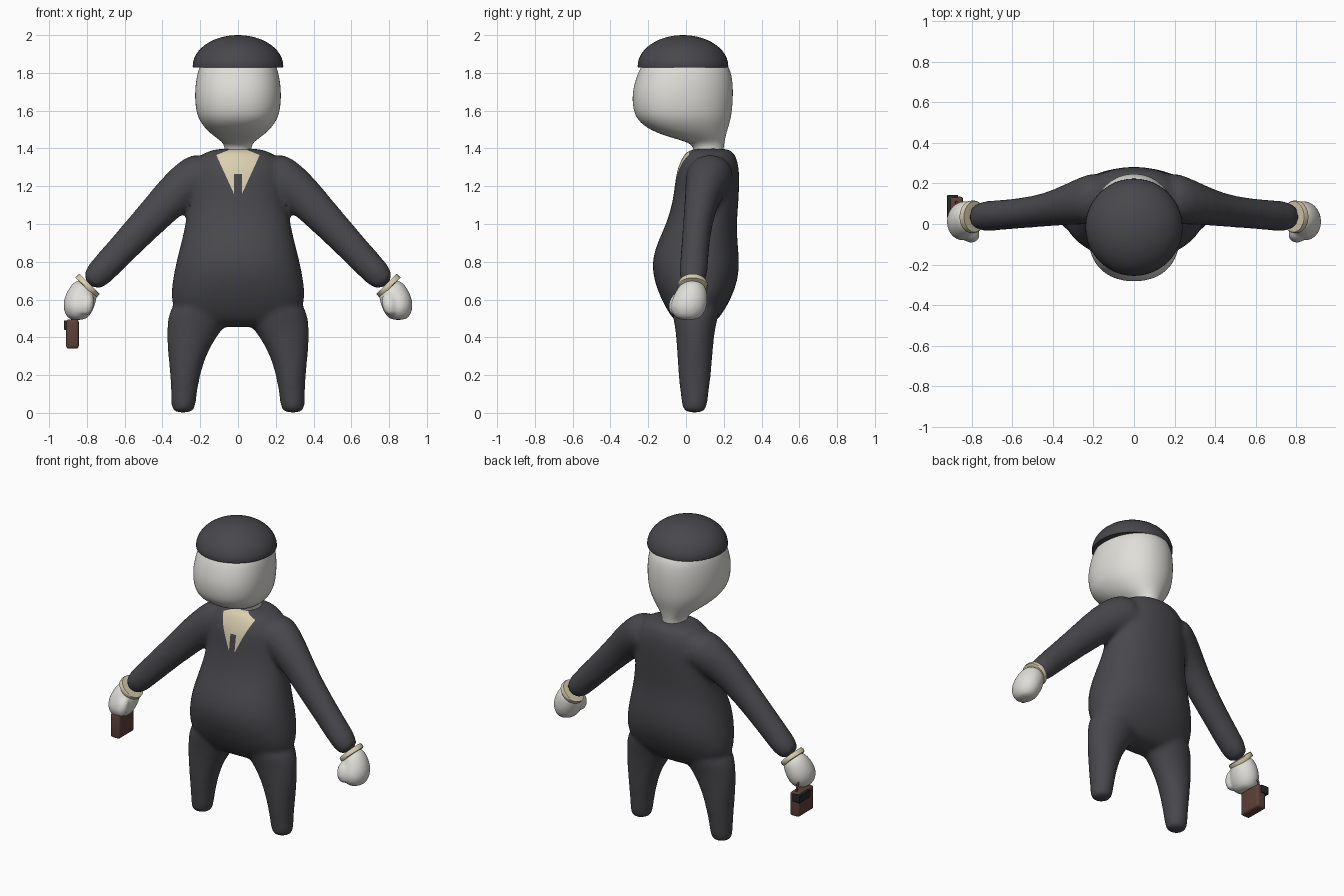
import bpy, bmesh, math
from mathutils import Vector

if "Cube" in bpy.data.objects:
    bpy.data.objects.remove(bpy.data.objects["Cube"], do_unlink=True)


def material(name, rgb):
    m = bpy.data.materials.new(name)
    m.use_nodes = True
    m.diffuse_color = (*rgb, 1)
    bsdf = m.node_tree.nodes["Principled BSDF"]
    bsdf.inputs["Base Color"].default_value = (*rgb, 1)
    bsdf.inputs["Roughness"].default_value = 0.8
    return m


SUIT = material("charcoal cloth", (0.065, 0.063, 0.072))
SKIN = material("pale skin", (0.74, 0.73, 0.69))
SHIRT = material("cream shirt", (0.70, 0.62, 0.43))
LEATHER = material("brown leather", (0.11, 0.052, 0.04))
BLACK = material("black trim", (0.02, 0.02, 0.022))


def loft(bm, sections, side=1, tilt=False, power=2.0, taper=0.0, n=24):
    """Closed tube through sections (x, y, z, rx, ry)."""
    rings = []
    for i, (x, y, z, rx, ry) in enumerate(sections):
        ux, uz = 1, 0
        if tilt:
            a, b = sections[max(i - 1, 0)], sections[min(i + 1, len(sections) - 1)]
            d = Vector((b[0] - a[0], b[2] - a[2])).normalized()
            ux, uz = d.y, -d.x
        ring = []
        for k in range(n):
            c, s = math.cos(math.tau * k / n), math.sin(math.tau * k / n)
            w = math.copysign(abs(c) ** (2 / power), c) * rx * (1 - taper * s)
            v = math.copysign(abs(s) ** (2 / power), s) * ry
            ring.append(bm.verts.new((side * (x + ux * w), y + v, z + uz * w)))
        rings.append(ring)
    for r, q in zip(rings, rings[1:]):
        for k in range(n):
            j = (k + 1) % n
            bm.faces.new((r[k], r[j], q[j], q[k]))
    bm.faces.new(rings[0])
    bm.faces.new(rings[-1])


def finish(bm, name, *mats):
    bmesh.ops.recalc_face_normals(bm, faces=bm.faces)
    mesh = bpy.data.meshes.new(name)
    bm.to_mesh(mesh)
    bm.free()
    ob = bpy.data.objects.new(name, mesh)
    bpy.context.collection.objects.link(ob)
    for m in mats:
        mesh.materials.append(m)
    smooth(ob)
    return ob


def smooth(ob):
    bpy.ops.object.select_all(action='DESELECT')
    ob.select_set(True)
    bpy.context.view_layer.objects.active = ob
    bpy.ops.object.shade_smooth_by_angle(angle=math.radians(40))


def subdivide(ob, levels=2):
    s = ob.modifiers.new("Subdivision", 'SUBSURF')
    s.levels = s.render_levels = levels


def fuse(ob, voxel, rounds):
    """Melt overlapping lofts into one soft skin."""
    subdivide(ob, 1)
    r = ob.modifiers.new("Remesh", 'REMESH')
    r.mode, r.voxel_size = 'VOXEL', voxel
    s = ob.modifiers.new("Smooth", 'SMOOTH')
    s.factor, s.iterations = 0.5, rounds
    deps = bpy.context.evaluated_depsgraph_get()
    mesh = bpy.data.meshes.new_from_object(ob.evaluated_get(deps))
    ob.modifiers.clear()
    ob.data = mesh
    smooth(ob)


def box(name, lo, hi, mat, bevel):
    bm = bmesh.new()
    bmesh.ops.create_cube(bm, size=1)
    for v in bm.verts:
        v.co = [(a + b) / 2 + c * (b - a) for a, b, c in zip(lo, hi, v.co)]
    bmesh.ops.bevel(bm, geom=bm.edges[:], offset=bevel, segments=3, profile=0.5, affect='EDGES')
    return finish(bm, name, mat)


# Suit: torso, legs and sleeves fused together
TORSO = [(0, .05, .45, .20, .08), (0, .052, .52, .33, .14), (0, .053, .6, .362, .185),
         (0, .053, .7, .35, .225), (0, .05, .8, .33, .235), (0, .06, .9, .303, .215),
         (0, .082, 1.0, .28, .187), (0, .105, 1.12, .262, .175), (0, .112, 1.22, .255, .172),
         (0, .118, 1.3, .25, .165), (0, .125, 1.36, .21, .14), (0, .127, 1.405, .13, .115)]
LEG = [(.292, .045, 0, .045, .045), (.29, .045, .02, .066, .066), (.286, .045, .1, .067, .075),
       (.28, .046, .2, .08, .087), (.27, .047, .3, .1, .094), (.248, .048, .4, .131, .1),
       (.205, .05, .5, .17, .115), (.18, .053, .6, .17, .15)]
SLEEVE = [(.14, .13, 1.27, .125, .13), (.22, .125, 1.245, .132, .128), (.33, .095, 1.165, .11, .1),
          (.43, .07, 1.06, .096, .083), (.54, .055, .945, .087, .075), (.68, .042, .795, .077, .075),
          (.80, .035, .67, .074, .078)]
bm = bmesh.new()
loft(bm, TORSO, power=2.2)
for side in (1, -1):
    loft(bm, LEG, side)
    loft(bm, SLEEVE, side, tilt=True)
suit = finish(bm, "suit", SUIT, SHIRT)
fuse(suit, 0.016, 7)

# Shirt front: cut the V, collar line and tie outline, then colour inside them
slope = .098 / .215
bm = bmesh.new()
bm.from_mesh(suit.data)


def near_chest(f):
    c = f.calc_center_median()
    return abs(c.x) < .16 and 1.1 < c.z < 1.43 and c.y < .1


cuts = [((0, 0, 1.265), (0, 0, 1))]
for s in (1, -1):
    cuts += [((s * .017, 0, 1.15), (s, 0, -slope)), ((s * .02, 0, 0), (1, 0, 0)),
             ((s * .115, 0, 1.365), (s * .41, 0, 1))]
for co, no in cuts:
    fs = [f for f in bm.faces if near_chest(f)]
    geom = fs + list({e for f in fs for e in f.edges}) + list({v for f in fs for v in f.verts})
    bmesh.ops.bisect_plane(bm, geom=geom, plane_co=co, plane_no=no)
for f in bm.faces:
    c = f.calc_center_median()
    x = abs(c.x)
    in_v = x < .017 + (c.z - 1.15) * slope and c.z < 1.365 + (.115 - x) * .41
    tie = x < .02 and c.z < 1.265
    f.material_index = int(near_chest(f) and in_v and not tie)
bm.to_mesh(suit.data)
bm.free()

# Cuffs and mitten hands
CUFF = [(.787, .036, .684, .074, .076), (.792, .036, .679, .077, .08),
        (.802, .035, .666, .077, .08), (.807, .035, .661, .072, .075)]
HAND = [(.79, .035, .68, .06, .062), (.815, .03, .645, .077, .082), (.835, .02, .6, .084, .095),
        (.848, .012, .56, .082, .098), (.85, .01, .52, .068, .083), (.85, .01, .49, .04, .05)]
THUMB = [(.80, -.03, .64, .03, .03), (.80, -.052, .6, .04, .037), (.805, -.06, .555, .042, .036),
         (.81, -.058, .515, .025, .022)]
for side, label in ((1, "left"), (-1, "right")):
    bm = bmesh.new()
    loft(bm, CUFF, side, tilt=True)
    finish(bm, label + "_cuff", SHIRT)
    bm = bmesh.new()
    loft(bm, HAND, side, tilt=True)
    loft(bm, THUMB, side)
    fuse(finish(bm, label + "_hand", SKIN), 0.009, 4)

# Head with the neck set at the back
HEAD = [(0, .12, 1.36, .072, .08), (0, .12, 1.41, .07, .08), (0, .105, 1.435, .085, .1),
        (0, .06, 1.46, .12, .15), (0, .015, 1.495, .165, .205), (0, -.012, 1.55, .208, .25),
        (0, -.018, 1.61, .225, .265), (0, -.018, 1.69, .23, .27), (0, -.01, 1.77, .222, .258),
        (0, -.005, 1.84, .205, .235), (0, -.01, 1.9, .15, .17)]
bm = bmesh.new()
loft(bm, HEAD, power=2.2, taper=.1)
subdivide(finish(bm, "head", SKIN))

# Domed cap with a flat underside
bm = bmesh.new()
dome = []
for i in range(13):
    t = math.radians(88) * i / 12
    r = .24 * math.cos(t)
    dome.append((0, -.016, 1.835 + .165 * math.sin(t), r, r))
loft(bm, [(0, -.016, 1.828, .238, .238)] + dome, n=48)
finish(bm, "cap", SUIT)

# Small briefcase hanging from the right hand
box("briefcase", (-.91, -.025, .34), (-.843, .135, .495), LEATHER, .015)
box("briefcase_clasp", (-.922, .03, .44), (-.868, .143, .49), BLACK, .003)
curve = bpy.data.curves.new("briefcase_handle", 'CURVE')
curve.dimensions, curve.bevel_depth, curve.bevel_resolution = '3D', .006, 2
path = curve.splines.new('POLY')
points = [(.01, .485), (.02, .535), (.035, .55), (.085, .55), (.1, .535), (.11, .485)]
path.points.add(len(points) - 1)
for p, (y, z) in zip(path.points, points):
    p.co = (-.877, y, z, 1)
curve.materials.append(LEATHER)
handle = bpy.data.objects.new("briefcase_handle", curve)
bpy.context.collection.objects.link(handle)
